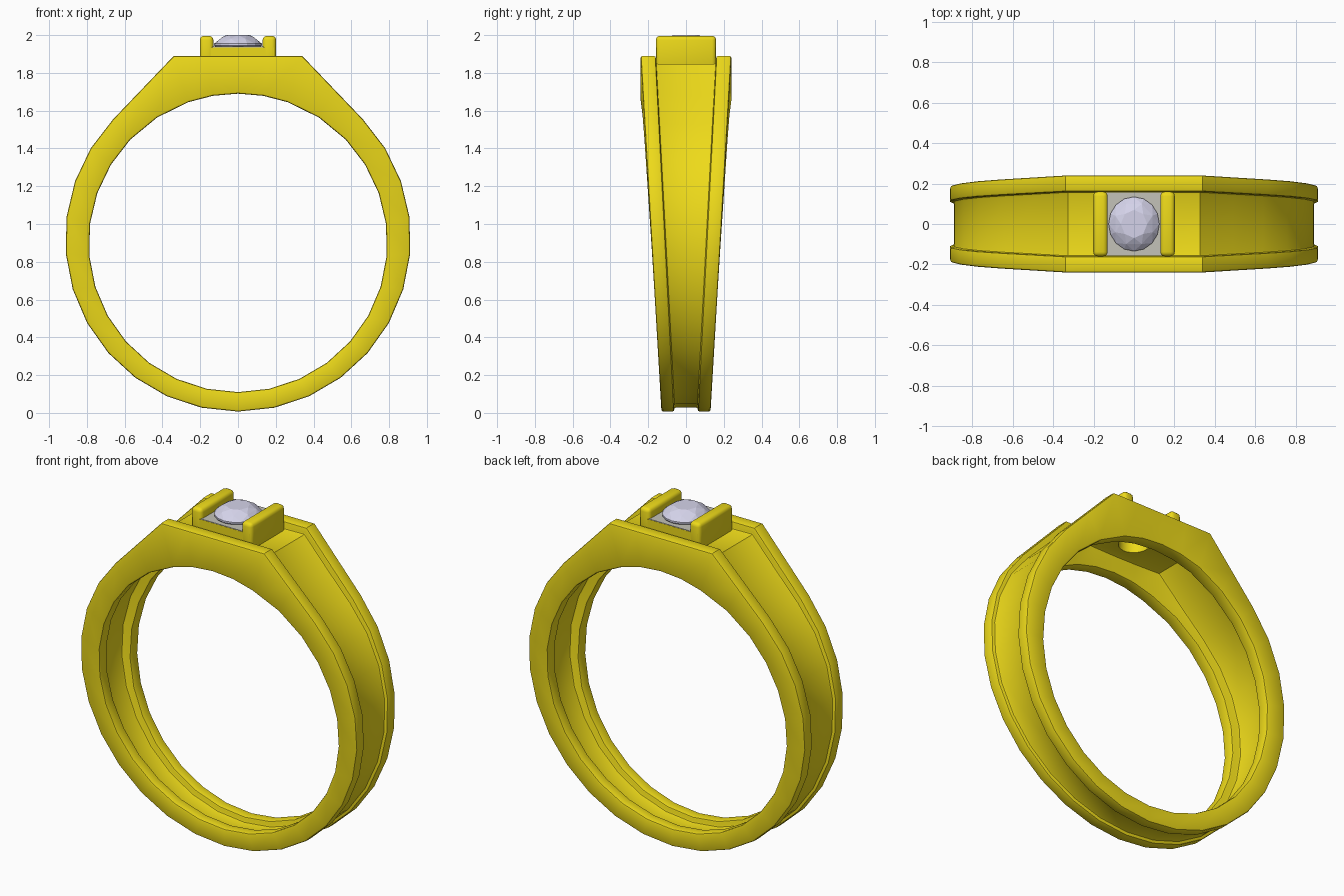
import bpy, bmesh, math
from math import sin, cos, radians, pi

if "Cube" in bpy.data.objects:
    bpy.data.objects.remove(bpy.data.objects["Cube"])


def material(name, color):
    m = bpy.data.materials.new(name)
    m.diffuse_color = color
    m.use_nodes = True
    m.node_tree.nodes["Principled BSDF"].inputs["Base Color"].default_value = m.diffuse_color
    return m


gold = material("gold", (0.85, 0.70, 0.01, 1))
crystal = material("crystal", (0.66, 0.65, 0.82, 1))
grey = material("grey_metal", (0.55, 0.54, 0.48, 1))


def make_object(name, bm, mat=None):
    bmesh.ops.recalc_face_normals(bm, faces=bm.faces)
    me = bpy.data.meshes.new(name)
    bm.to_mesh(me)
    bm.free()
    ob = bpy.data.objects.new(name, me)
    bpy.context.collection.objects.link(ob)
    if mat:
        me.materials.append(mat)
    return ob


def apply_modifier(ob, kind, **settings):
    mod = ob.modifiers.new(kind, kind)
    for key, value in settings.items():
        setattr(mod, key, value)
    bpy.context.view_layer.objects.active = ob
    bpy.ops.object.modifier_apply(modifier=mod.name)


def smooth(ob, angle):
    bpy.ops.object.select_all(action='DESELECT')
    ob.select_set(True)
    bpy.context.view_layer.objects.active = ob
    bpy.ops.object.shade_smooth_by_angle(angle=radians(angle))


def box(name, x, y, z, mat):
    bm = bmesh.new()
    bmesh.ops.create_cube(bm, size=1)
    for v in bm.verts:
        for i, (lo, hi) in enumerate((x, y, z)):
            v.co[i] = lo if v.co[i] < 0 else hi
    return make_object(name, bm, mat)


# Ring outline: circle with tangent shoulders running up to a flat top
CZ, R = 0.922, 0.915
TOP_X, TOP_Z = 0.34, 1.89 - CZ
corner = math.atan2(TOP_X, TOP_Z)
tangent = corner + math.acos(R / math.hypot(TOP_X, TOP_Z))


def outer_radius(a):
    a = abs(a)
    if a <= corner + 1e-6:
        return TOP_Z / cos(a)
    if a < tangent:
        return R / cos(a - tangent)
    return R


half = [corner * 0.5, corner, (corner + tangent) / 2]
half += [tangent + (pi - tangent) * i / 11 for i in range(11)]
angles = [0] + half + [pi] + [-a for a in reversed(half)]


# Shank: H-shaped section (two rails joined by a thin recessed web)
bm = bmesh.new()
rings = []
for a in angles:
    ro = outer_radius(a)
    zi, ri = 0.9, 0.79
    xo, zo = ro * sin(a), CZ + ro * cos(a)
    xi, zin = ri * sin(a), zi + ri * cos(a)
    depth = math.hypot(xo - xi, zo - zin)
    groove = (0.021 + 0.026 * max(0, cos(a)) ** 2) / depth
    web = groove + 0.048 / depth
    w = 0.13 + 0.11 * zo / 1.89
    c = 0.062 + 0.098 * zo / 1.89
    side = [(w, 1), (w, 0), (c, 0), (c, web), (c, groove), (c, 1)]
    # t = 0 on the outer outline, 1 on the inner bore
    section = [(c, groove), (c, 0), (w, 0), (w, 1), (c, 1), (c, web),
               (-c, web), (-c, 1), (-w, 1), (-w, 0), (-c, 0), (-c, groove)]
    rings.append([bm.verts.new((xo + (xi - xo) * t, y, zo + (zin - zo) * t))
                  for y, t in section])
for i, ring in enumerate(rings):
    nxt = rings[(i + 1) % len(rings)]
    for j in range(12):
        k = (j + 1) % 12
        bm.faces.new((ring[j], ring[k], nxt[k], nxt[j]))
shank = make_object("shank", bm, gold)
apply_modifier(shank, 'BEVEL', width=0.013, segments=2,
               limit_method='ANGLE', angle_limit=radians(50))

# Setting: base block, grey seat plate and two rounded bars
base = box("setting_base", (-0.19, 0.19), (-0.158, 0.158), (1.81, 1.935), gold)
plate = box("seat_plate", (-0.135, 0.135), (-0.157, 0.157), (1.93, 1.939), grey)
for name, s in (("bar_left", -1), ("bar_right", 1)):
    bar = box(name, sorted((0.13 * s, 0.202 * s)), (-0.16, 0.16), (1.82, 1.996), gold)
    apply_modifier(bar, 'BEVEL', width=0.022, segments=3)
    smooth(bar, 35)

# Bore under the stone
bm = bmesh.new()
bmesh.ops.create_cone(bm, cap_ends=True, segments=24, radius1=0.085, radius2=0.085, depth=0.4)
bmesh.ops.translate(bm, verts=bm.verts, vec=(0, 0, 1.87))
cutter = make_object("bore_cutter", bm)
for ob in (shank, base, plate):
    apply_modifier(ob, 'BOOLEAN', operation='DIFFERENCE', object=cutter, solver='EXACT')
bpy.data.objects.remove(cutter)
smooth(shank, 35)
smooth(base, 35)

# Gem: faceted brilliant as the hull of a few rings
bm = bmesh.new()
for n, r, z, turn in ((8, 0.065, 2.0, 0), (8, 0.1, 1.982, 0.5), (16, 0.126, 1.955, 0),
                      (16, 0.126, 1.945, 0), (8, 0.075, 1.885, 0.5), (1, 0, 1.82, 0)):
    for i in range(n):
        a = 2 * pi * (i + turn) / n
        bm.verts.new((r * cos(a), 1.07 * r * sin(a), z))
bmesh.ops.convex_hull(bm, input=bm.verts)
make_object("gem", bm, crystal)
